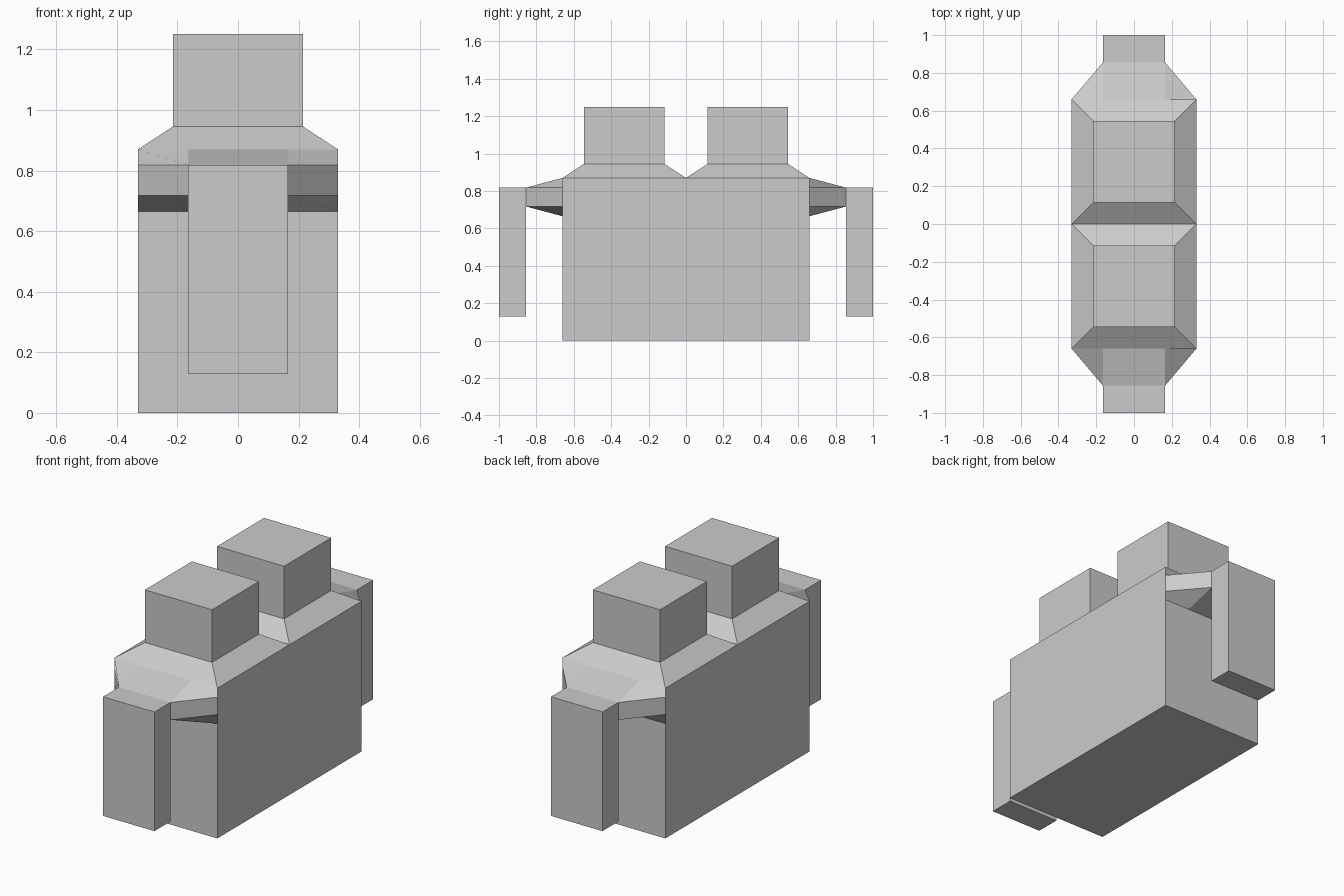
import bpy, bmesh
from mathutils import Vector

if "Cube" in bpy.data.objects:
    bpy.data.objects.remove(bpy.data.objects["Cube"])


def finish(name, bm):
    """Make an object from the front half and mirror it to the back."""
    mesh = bpy.data.meshes.new(name)
    bm.to_mesh(mesh)
    bm.free()
    obj = bpy.data.objects.new(name, mesh)
    bpy.context.collection.objects.link(obj)
    mod = obj.modifiers.new("mirror_back", 'MIRROR')
    mod.use_axis = (False, True, False)
    mod.use_clip = False
    mod.merge_threshold = 0.0005


def start_face(points):
    bm = bmesh.new()
    face = bm.faces.new([bm.verts.new(p) for p in points])
    bm.normal_update()
    return bm, face


def extrude(bm, face, offset, scale=1.0):
    """Extrude one face by an offset, scaling the new face about its centre."""
    new = bmesh.ops.extrude_discrete_faces(bm, faces=[face])["faces"][0]
    centre = new.calc_center_median()
    for v in new.verts:
        v.co = centre + (v.co - centre) * scale + Vector(offset)
    bm.normal_update()
    return new


# Body: end wall is a grid whose middle cell is pulled out as an arm socket
xs = [-0.33, -0.165, 0.165, 0.33]
zs = [0, 0.665, 0.717, 0.818, 0.87]
bm = bmesh.new()
grid = [[bm.verts.new((x, -0.855 if i in (1, 2) and j in (2, 3) else -0.66, z))
         for j, z in enumerate(zs)] for i, x in enumerate(xs)]
for i in range(3):
    for j in range(4):
        if (i, j) != (1, 2):
            bm.faces.new((grid[i + 1][j], grid[i + 1][j + 1],
                          grid[i][j + 1], grid[i][j]))
# Body sides and underside, open at the mirror plane
back = [[bm.verts.new((x, 0, z)) for z in (zs[0], zs[-1])] for x in (xs[0], xs[-1])]
bm.faces.new([back[1][0], back[1][1]] + grid[3][::-1])
bm.faces.new([back[0][1], back[0][0]] + grid[0])
bm.faces.new([back[0][0], back[1][0]] + [grid[i][0] for i in (3, 2, 1, 0)])
finish("body", bm)

# Arms: out from the socket, then down
x0, x1, z0, z1 = xs[1], xs[2], zs[2], zs[3]
bm, face = start_face([(x0, -0.855, z0), (x1, -0.855, z0),
                       (x1, -0.855, z1), (x0, -0.855, z1)])
extrude(bm, face, (0, -0.145, 0))
under = min(bm.faces, key=lambda f: f.normal.z)
extrude(bm, under, (0, 0, 0.128 - z0))
finish("arms", bm)

# Heads: sloped shoulders rising into a block
bm, face = start_face([(-0.33, -0.66, 0.87), (0.33, -0.66, 0.87),
                       (0.33, 0, 0.87), (-0.33, 0, 0.87)])
face = extrude(bm, face, (0, 0, 0.075), 0.652)
extrude(bm, face, (0, 0, 0.305))
finish("heads_and_shoulders", bm)
